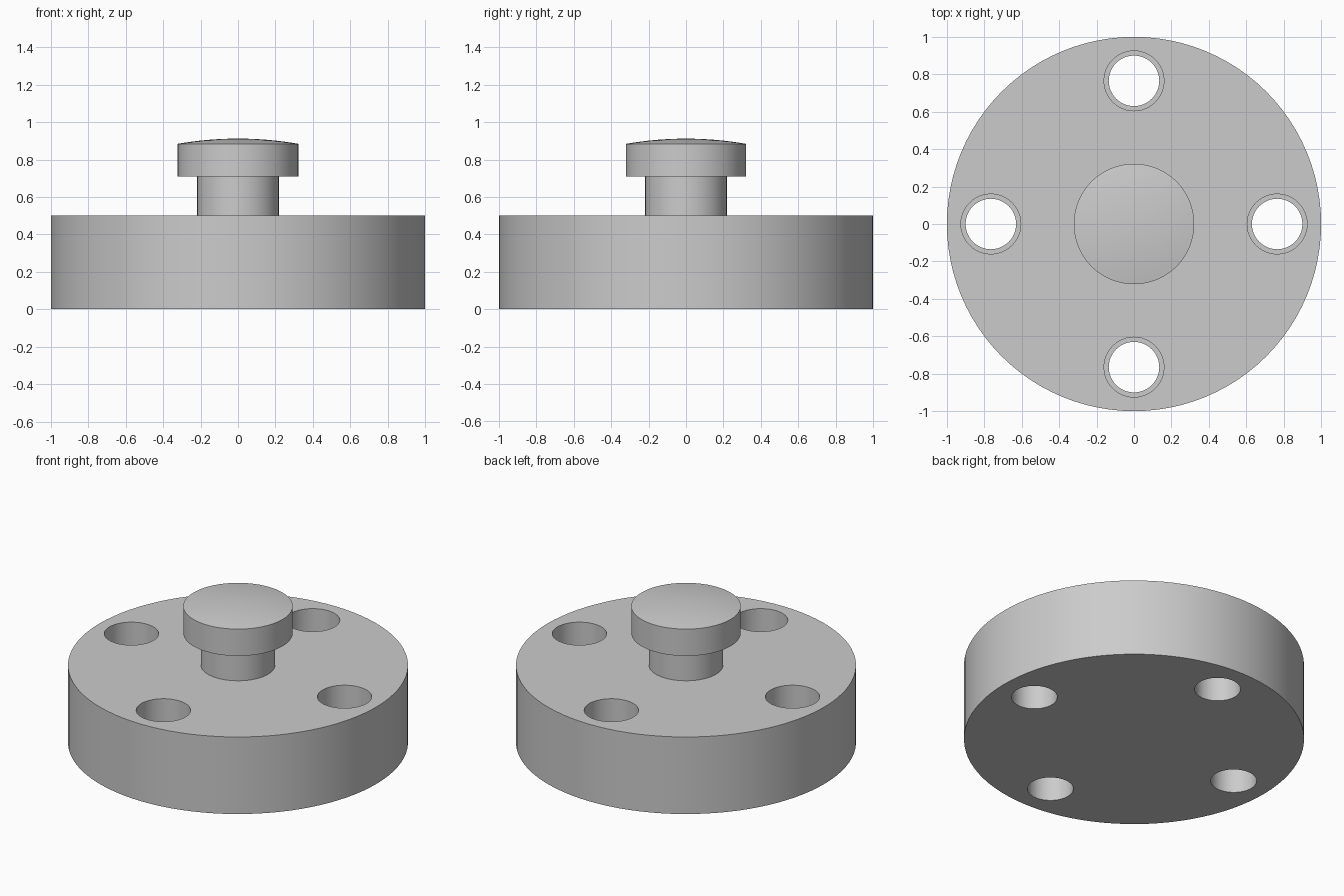
import bpy
import bmesh
import math

if "Cube" in bpy.data.objects:
    bpy.data.objects.remove(bpy.data.objects["Cube"])

grey = bpy.data.materials.new("plain grey")
grey.diffuse_color = (0.6, 0.6, 0.6, 1)
grey.use_nodes = True
grey.node_tree.nodes["Principled BSDF"].inputs["Base Color"].default_value = grey.diffuse_color


def lathe(name, profile, steps, location=(0, 0, 0)):
    """Spin a (radius, height) profile around z."""
    bm = bmesh.new()
    verts = [bm.verts.new((r, 0, z)) for r, z in profile]
    edges = [bm.edges.new(pair) for pair in zip(verts, verts[1:])]
    bmesh.ops.spin(bm, geom=verts + edges, cent=(0, 0, 0), axis=(0, 0, 1),
                   angle=2 * math.pi, steps=steps, use_merge=True)
    bmesh.ops.remove_doubles(bm, verts=bm.verts, dist=1e-5)
    bmesh.ops.recalc_face_normals(bm, faces=bm.faces)
    mesh = bpy.data.meshes.new(name)
    bm.to_mesh(mesh)
    bm.free()
    mesh.materials.append(grey)
    obj = bpy.data.objects.new(name, mesh)
    obj.location = location
    bpy.context.collection.objects.link(obj)
    return obj


def smooth(obj):
    bpy.ops.object.select_all(action='DESELECT')
    obj.select_set(True)
    bpy.context.view_layer.objects.active = obj
    bpy.ops.object.shade_smooth_by_angle(angle=math.radians(30))


# Round flange
flange = lathe("flange", [(0, 0), (1, 0), (1, 0.5), (0, 0.5)], 96)

# Four stepped bolt holes, wide at the top and narrower below
for i in range(4):
    a = i * math.pi / 2
    cutter = lathe("bolt_hole_cutter",
                   [(0, -0.1), (0.135, -0.1), (0.135, 0.25),
                    (0.16, 0.25), (0.16, 0.6), (0, 0.6)], 48,
                   (0.765 * math.cos(a), 0.765 * math.sin(a), 0))
    cutter.hide_render = True
    bpy.context.view_layer.objects.active = flange
    mod = flange.modifiers.new("bolt_hole", 'BOOLEAN')
    mod.operation = 'DIFFERENCE'
    mod.solver = 'EXACT'
    mod.object = cutter
    bpy.ops.object.modifier_apply(modifier=mod.name)
    bpy.data.objects.remove(cutter)
smooth(flange)

# Stem and overhanging cap with a shallow domed top
cap_r, rim_z, rise = 0.322, 0.884, 0.028
ball = (cap_r ** 2 + rise ** 2) / (2 * rise)
dome = []
for i in range(9):
    r = cap_r * (1 - i / 8)
    dome.append((r, rim_z + rise - ball + math.sqrt(ball ** 2 - r ** 2)))
knob = lathe("stem_and_cap",
             [(0.218, 0.5), (0.218, 0.71), (cap_r, 0.71)] + dome, 64)
smooth(knob)
